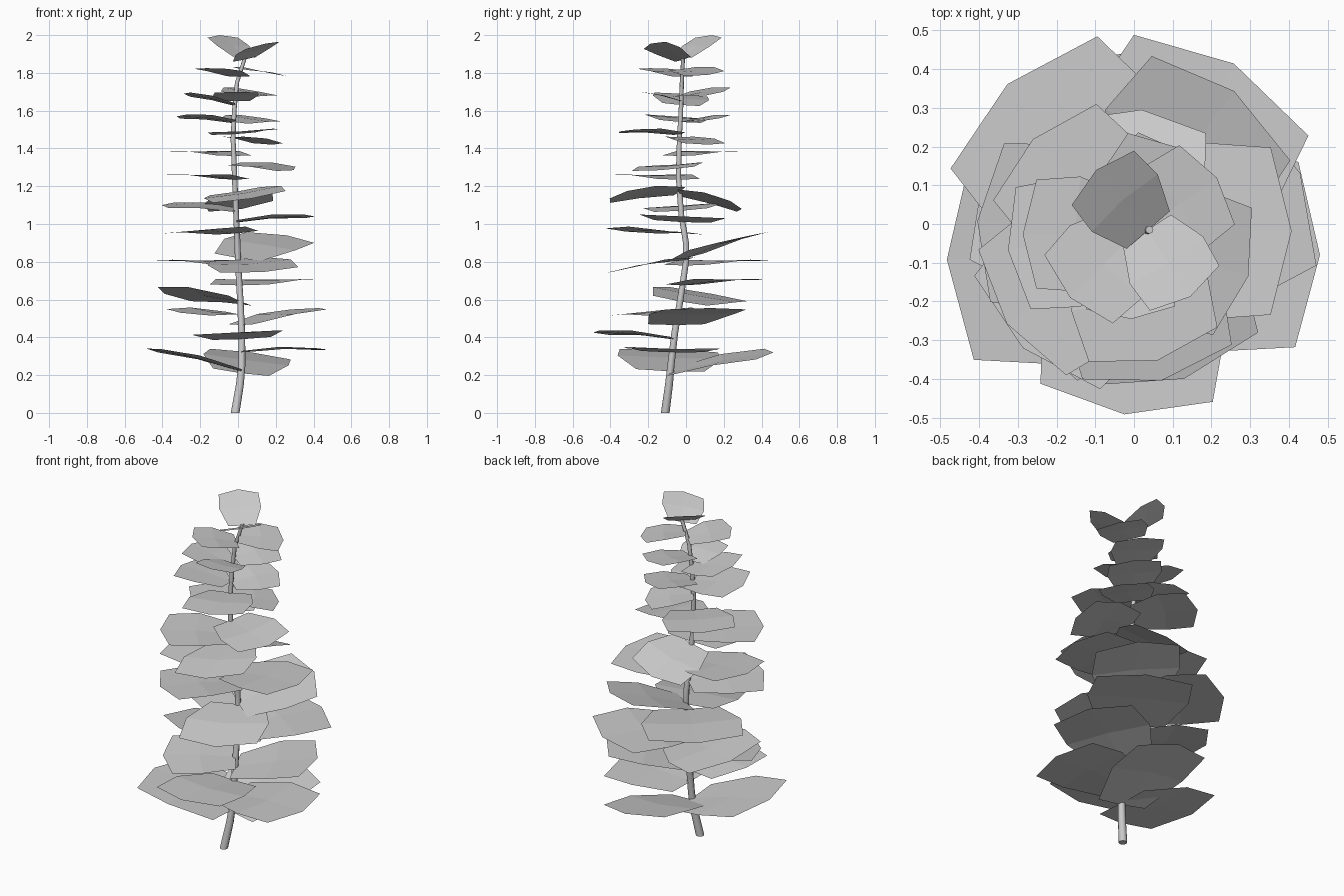
import bpy
from math import cos, sin, radians, pi

# Stem centre line: x, y, z, radius
PATH = [(-.015, -.11, 0, .023), (.01, -.09, .15, .021), (.02, -.08, .25, .019), (.02, -.06, .42, .018),
        (.012, -.03, .6, .017), (0, 0, .8, .016), (-.003, 0, .9, .016), (-.01, -.025, 1.05, .015),
        (-.018, -.04, 1.25, .014), (-.026, -.035, 1.45, .013), (-.02, -.027, 1.6, .012),
        (-.005, -.022, 1.75, .011), (.04, -.015, 1.89, .01)]

# Lower leaves: base z, tip z, heading in degrees, length, sideways tilt, optional width factor
LOWER = [(.22, .34, 181, .5, .01), (.21, .32, 84, .55, .03, .75), (.32, .335, -1, .46, -.005),
         (.39, .425, -96, .43, .012), (.465, .555, 24, .45, 0), (.52, .53, 215, .39, -.018),
         (.59, .63, 157, .435, .04), (.675, .705, 60, .5, 0), (.81, .745, -72, .42, .015),
         (.78, .805, 132, .49, 0)]
# Middle leaves
MIDDLE = [(.82, .94, 53, .43, .03), (.95, .96, 228, .42, .015), (1.01, 1.04, 0, .415, -.01),
          (1.07, 1.10, 175, .395, -.015), (1.16, 1.08, 84, .33, -.03), (1.17, 1.135, -77, .38, .033),
          (1.235, 1.26, 215, .38, 0), (1.315, 1.285, -17, .33, .012), (1.36, 1.385, 133, .35, 0),
          (1.46, 1.42, 36, .26, 0)]
# Upper leaves
UPPER = [(1.475, 1.49, -75, .33, .01), (1.54, 1.57, 187, .305, .012), (1.54, 1.56, 52, .265, .018),
         (1.63, 1.69, 180, .27, .012), (1.65, 1.70, -88, .22, 0), (1.685, 1.70, 60, .255, .022),
         (1.78, 1.825, 225, .24, 0), (1.82, 1.79, 35, .24, .014), (1.88, 2.0, 131, .205, 0),
         (1.87, 1.955, -57, .205, .02)]

# Leaf outline: distance along, half width, lift (as shares of the length)
OUTLINE = [(0, -.36, .01), (0, 0, 0), (0, .36, .01),
           (.45, -.55, .04), (.5, 0, .025), (.45, .55, .04),
           (.87, -.52, .01), (1, 0, 0), (.87, .52, .01)]
FACES = [(0, 3, 4, 1), (1, 4, 5, 2), (3, 6, 7, 4), (4, 7, 8, 5)]


def make(name, verts, faces, smooth=False):
    me = bpy.data.meshes.new(name)
    me.from_pydata(verts, [], faces)
    ob = bpy.data.objects.new(name, me)
    bpy.context.collection.objects.link(ob)
    for p in me.polygons:
        p.use_smooth = smooth and len(p.vertices) == 4
    return ob


def stem_at(z):
    """Stem centre at height z."""
    for a, b in zip(PATH, PATH[1:]):
        if a[2] <= z <= b[2]:
            t = (z - a[2]) / (b[2] - a[2])
            return a[0] + t * (b[0] - a[0]), a[1] + t * (b[1] - a[1])
    return PATH[-1][:2]


def leaf(name, z0, z1, heading, length, tilt, width=1):
    x0, y0 = stem_at(z0)
    c, s = cos(radians(heading)), sin(radians(heading))
    pts = []
    for u, w, h in OUTLINE:
        a, b = u * length, w * length * width
        pts.append((x0 + a * c - b * s, y0 + a * s + b * c,
                    z0 + u * (z1 - z0) + h * length + tilt * w / .55))
    make(name, pts, FACES)


# Tapered eight-sided stem
N = 8
verts = [(x + r * cos(2 * pi * i / N), y + r * sin(2 * pi * i / N), z) for x, y, z, r in PATH for i in range(N)]
faces = [(k * N + i, k * N + (i + 1) % N, (k + 1) * N + (i + 1) % N, (k + 1) * N + i)
         for k in range(len(PATH) - 1) for i in range(N)]
last = (len(PATH) - 1) * N
faces += [tuple(reversed(range(N))), tuple(range(last, last + N))]
make("stem", verts, faces, smooth=True)

# Leaves in three tiers from the ground up
for tier, group in (("lower", LOWER), ("middle", MIDDLE), ("upper", UPPER)):
    for i, spec in enumerate(group, 1):
        leaf(f"{tier}_leaf_{i}", *spec)
